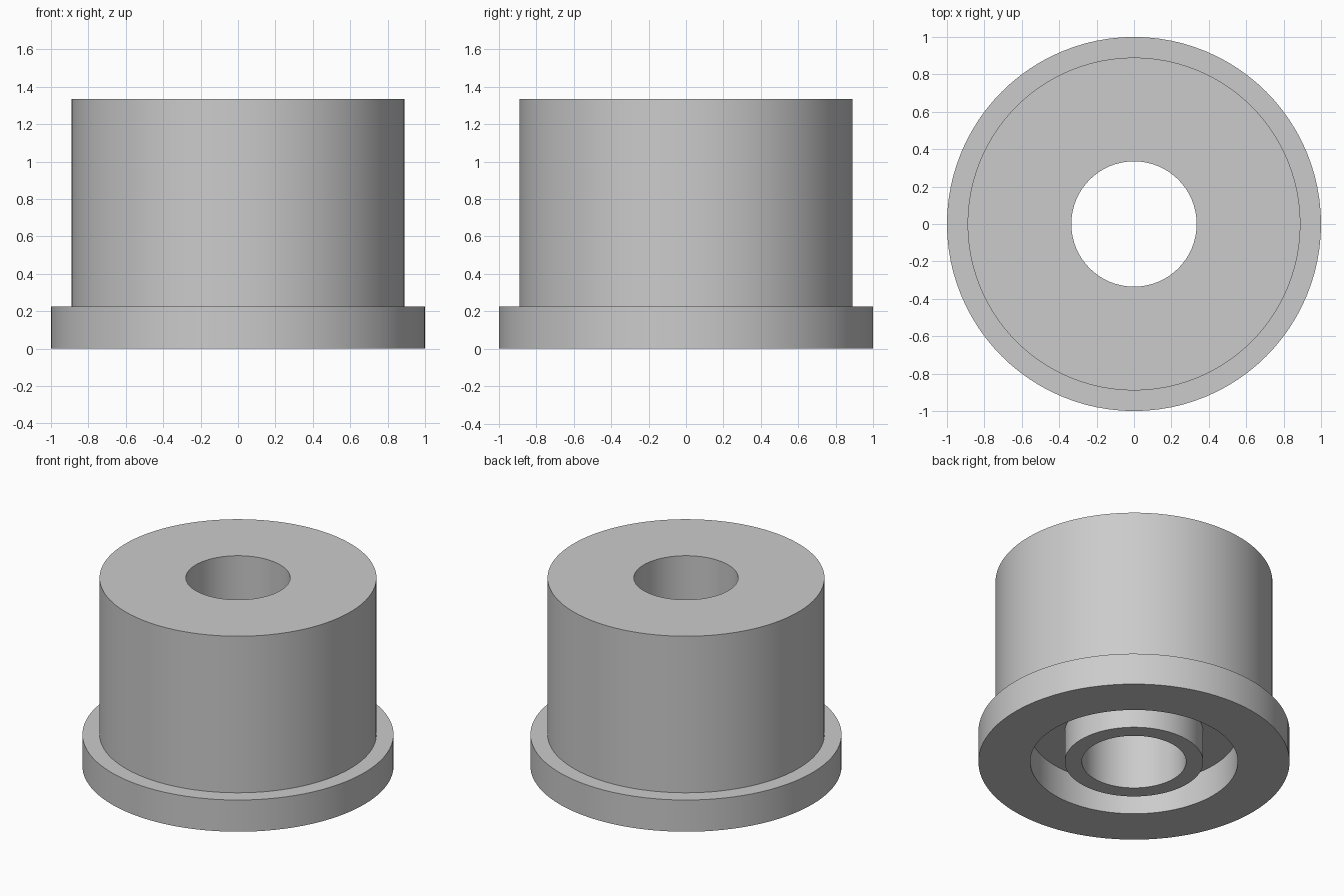
import bpy
import bmesh
import math

if "Cube" in bpy.data.objects:
    bpy.data.objects.remove(bpy.data.objects["Cube"], do_unlink=True)

SEGMENTS = 96

# Main dimensions
FLANGE_R, BODY_R, BORE_R = 1.0, 0.89, 0.335
GROOVE_OUTER_R, GROOVE_INNER_R = 0.667, 0.445
HEIGHT, FLANGE_H, GROOVE_DEPTH = 1.335, 0.225, 0.222

# Plain grey material
grey = bpy.data.materials.new("plain_grey")
grey.use_nodes = True
colour = (0.6, 0.6, 0.6, 1.0)
grey.diffuse_color = colour
grey.node_tree.nodes["Principled BSDF"].inputs["Base Color"].default_value = colour


def lathe(name, profile, material):
    """Spin a closed (radius, height) profile around the z axis."""
    bm = bmesh.new()
    verts = [bm.verts.new((r, 0, z)) for r, z in profile]
    edges = [bm.edges.new((a, b)) for a, b in zip(verts, verts[1:] + verts[:1])]
    bmesh.ops.spin(bm, geom=verts + edges, cent=(0, 0, 0), axis=(0, 0, 1),
                   angle=math.tau, steps=SEGMENTS, use_merge=True)
    bmesh.ops.remove_doubles(bm, verts=bm.verts, dist=0.0001)
    bmesh.ops.recalc_face_normals(bm, faces=bm.faces)
    mesh = bpy.data.meshes.new(name)
    bm.to_mesh(mesh)
    bm.free()
    mesh.materials.append(material)
    obj = bpy.data.objects.new(name, mesh)
    bpy.context.collection.objects.link(obj)
    bpy.ops.object.select_all(action="DESELECT")
    obj.select_set(True)
    bpy.context.view_layer.objects.active = obj
    bpy.ops.object.shade_smooth_by_angle(angle=math.radians(30))
    return obj


# Flanged bushing with a through bore and a ring groove underneath
lathe("flanged_bushing", [
    (BORE_R, 0), (GROOVE_INNER_R, 0),
    (GROOVE_INNER_R, GROOVE_DEPTH), (GROOVE_OUTER_R, GROOVE_DEPTH),
    (GROOVE_OUTER_R, 0), (FLANGE_R, 0),
    (FLANGE_R, FLANGE_H), (BODY_R, FLANGE_H),
    (BODY_R, HEIGHT), (BORE_R, HEIGHT),
], grey)
